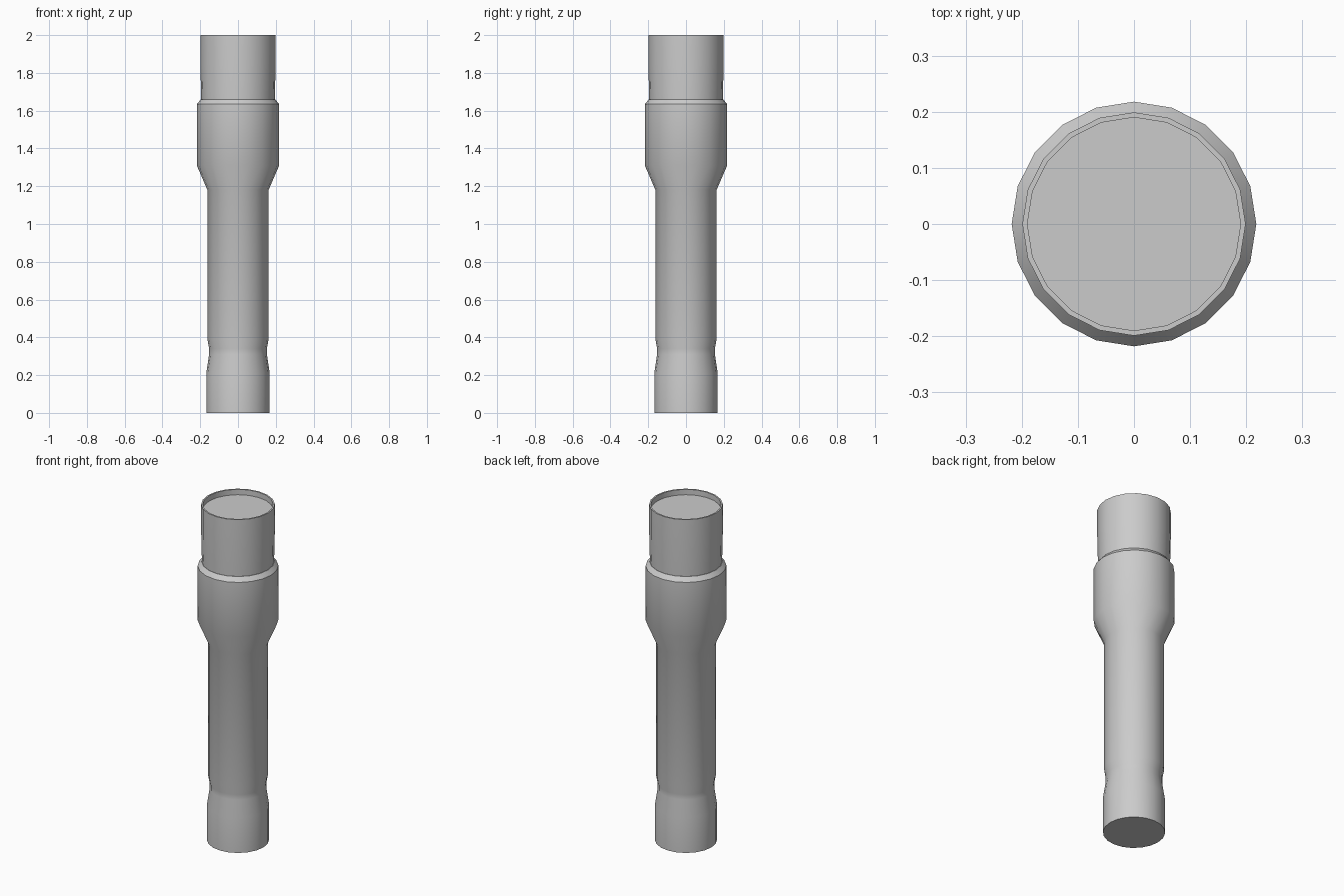
import bpy, bmesh, math

if "Cube" in bpy.data.objects:
    bpy.data.objects.remove(bpy.data.objects["Cube"])

SIDES = 20


def lathe(name, profile):
    """Revolve (radius, z) points around z and cap both ends."""
    bm = bmesh.new()
    rings = []
    for r, z in profile:
        rings.append([bm.verts.new((r * math.cos(2 * math.pi * i / SIDES),
                                    r * math.sin(2 * math.pi * i / SIDES), z))
                      for i in range(SIDES)])
    for a, b in zip(rings, rings[1:]):
        for i in range(SIDES):
            j = (i + 1) % SIDES
            bm.faces.new((a[i], a[j], b[j], b[i]))
    bm.faces.new(rings[0][::-1])
    bm.faces.new(rings[-1])
    mesh = bpy.data.meshes.new(name)
    bm.to_mesh(mesh)
    bm.free()
    obj = bpy.data.objects.new(name, mesh)
    bpy.context.collection.objects.link(obj)
    bpy.ops.object.select_all(action='DESELECT')
    obj.select_set(True)
    bpy.context.view_layer.objects.active = obj
    bpy.ops.object.shade_smooth_by_angle(angle=math.radians(30))
    return obj


# One continuous turned body, from the base up to the recessed top disc
lathe("handle_body", [
    (0.168, 0.0), (0.168, 0.21),                    # pommel
    (0.153, 0.31), (0.153, 0.34), (0.162, 0.39),    # waist groove
    (0.162, 1.18),                                  # grip
    (0.218, 1.31), (0.218, 1.635), (0.197, 1.66),   # collar
    (0.195, 1.66), (0.199, 1.84), (0.199, 2.0),     # head sleeve
    (0.190, 2.0), (0.190, 1.968),                   # rim and recess
])
